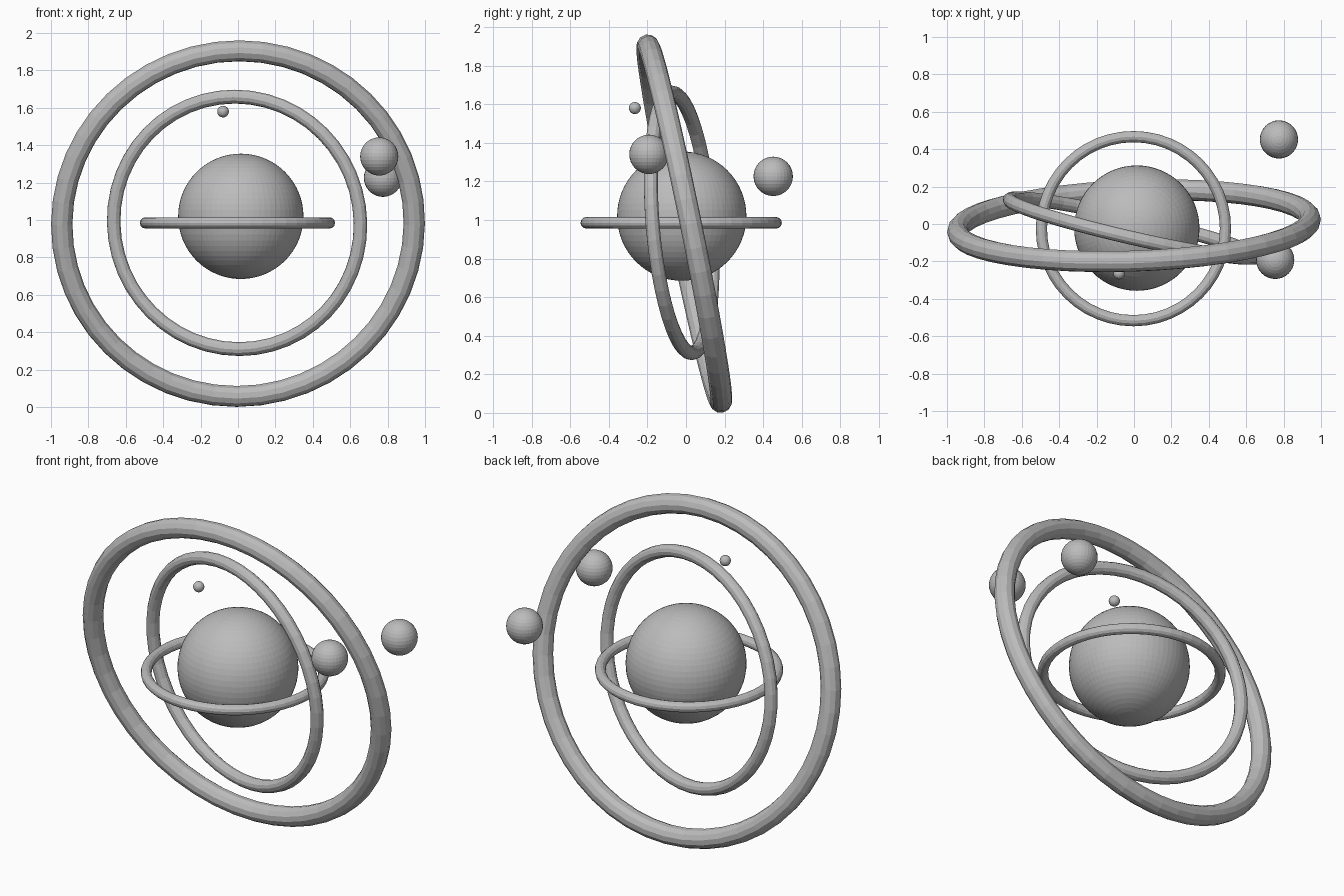
import bpy
from mathutils import Vector

cube = bpy.data.objects.get("Cube")
if cube:
    bpy.data.objects.remove(cube, do_unlink=True)

# Single plain grey finish
GREY = (0.5, 0.5, 0.5, 1.0)
grey = bpy.data.materials.new("plain_grey")
grey.use_nodes = True
grey.diffuse_color = GREY
for node in grey.node_tree.nodes:
    if node.type == 'BSDF_PRINCIPLED':
        node.inputs["Base Color"].default_value = GREY


def finish(name):
    obj = bpy.context.object
    obj.name = name
    obj.data.materials.clear()
    obj.data.materials.append(grey)
    return obj


def ball(name, centre, radius, segments=32):
    bpy.ops.mesh.primitive_uv_sphere_add(
        segments=segments, ring_count=segments // 2, radius=radius, location=centre)
    return finish(name)


def ring(name, centre, radius, tube, normal):
    """Torus whose axis points along the given normal."""
    bpy.ops.mesh.primitive_torus_add(
        major_segments=48, minor_segments=12,
        major_radius=radius, minor_radius=tube, location=centre)
    obj = finish(name)
    obj.rotation_mode = 'QUATERNION'
    obj.rotation_quaternion = Vector(normal).to_track_quat('Z', 'Y')
    return obj


# Central planet
ball("planet", (0.015, -0.022, 1.02), 0.335, segments=64)

# Three nested orbit rings
ring("inner_ring", (-0.003, -0.025, 0.985), 0.492, 0.03, (0, 0, 1))
ring("middle_ring", (-0.005, -0.022, 0.985), 0.677, 0.037, (0.23, 1, 0.08))
ring("outer_ring", (0, -0.009, 0.981), 0.943, 0.057, (-0.036, 1, 0.205))

# Moons
ball("front_moon", (0.755, -0.192, 1.34), 0.102)
ball("back_moon", (0.775, 0.452, 1.226), 0.102)
ball("tiny_moon", (-0.08, -0.265, 1.58), 0.031)
